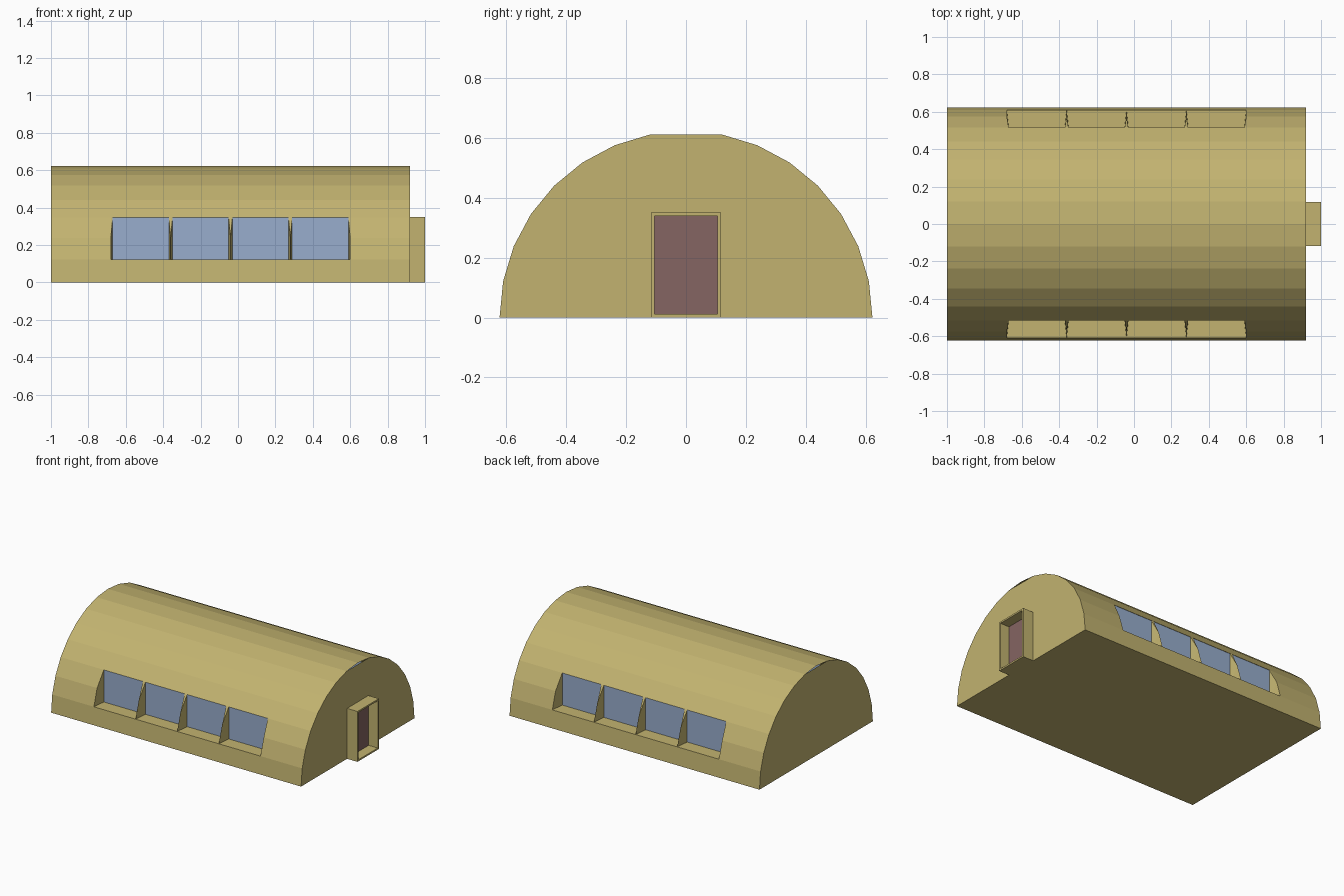
import bpy, bmesh, math

if "Cube" in bpy.data.objects:
    bpy.data.objects.remove(bpy.data.objects["Cube"])


def material(name, rgb):
    m = bpy.data.materials.new(name)
    m.diffuse_color = (*rgb, 1)
    m.use_nodes = True
    m.node_tree.nodes["Principled BSDF"].inputs["Base Color"].default_value = m.diffuse_color
    return m


OLIVE = material("olive_metal", (0.54, 0.45, 0.162))
GLASS = material("blue_glass", (0.314, 0.418, 0.61))
DOOR = material("brown_door", (0.235, 0.13, 0.122))


def finish(bm, name, mats):
    me = bpy.data.meshes.new(name)
    bm.to_mesh(me)
    bm.free()
    for m in mats:
        me.materials.append(m)
    ob = bpy.data.objects.new(name, me)
    bpy.context.collection.objects.link(ob)
    return ob


# Vaulted body: 16-sided half circle, split along x at the window bays
R, N = 0.622, 16
XS = [-1, -0.68, -0.36, -0.04, 0.28, 0.60, 0.92]
arc = [(R * math.cos(math.pi * i / N), R * math.sin(math.pi * i / N)) for i in range(N + 1)]
bm = bmesh.new()


def face(*pts):
    return bm.faces.new([bm.verts.new(p) for p in pts])


for k in range(6):
    for i in range(N):
        if 1 <= k <= 4 and i in (1, 2, 13, 14):
            continue  # window openings
        a, b = arc[i], arc[i + 1]
        face((XS[k], *a), (XS[k + 1], *a), (XS[k + 1], *b), (XS[k], *b))

# Floor and end walls (the end walls stop flat just under the ridge)
face(*[(x, R, 0) for x in XS], *[(x, -R, 0) for x in reversed(XS)])
for x in (XS[0], XS[-1]):
    face(*[(x, *p) for i, p in enumerate(arc) if i != N // 2])

# Recessed window bays on both sides
panes = []
WALL, TAPER = 0.515, 0.01
(y1, z1), (y2, z2), (y3, z3) = arc[1:4]
for s in (-1, 1):
    for k in range(1, 5):
        xa, xb = XS[k], XS[k + 1]
        ia, ib = xa + TAPER, xb - TAPER
        for x, ix in ((xa, ia), (xb, ib)):
            p1, p2, p3 = (x, s * y1, z1), (x, s * y2, z2), (x, s * y3, z3)
            low, high = (ix, s * WALL, z1), (ix, s * WALL, z3)
            face(p1, p2, low)
            face(p2, high, low)
            face(p2, p3, high)
        for y, z in ((y1, z1), (y3, z3)):
            face((xa, s * y, z), (xb, s * y, z), (ib, s * WALL, z), (ia, s * WALL, z))
        panes.append(face((ia, s * WALL, z1), (ib, s * WALL, z1),
                          (ib, s * WALL, z3), (ia, s * WALL, z3)))
bmesh.ops.inset_individual(bm, faces=panes, thickness=0.013)
for f in panes:
    f.material_index = 1
bmesh.ops.remove_doubles(bm, verts=bm.verts, dist=1e-4)
bmesh.ops.recalc_face_normals(bm, faces=bm.faces)
finish(bm, "vaulted_body", [OLIVE, GLASS])

# Projecting door frame with the door set back inside it
bm = bmesh.new()
bmesh.ops.create_cube(bm, size=1)
for v in bm.verts:
    v.co = (0.96 + v.co.x * 0.08, v.co.y * 0.234, 0.175 + v.co.z * 0.35)
bm.normal_update()
front = max(bm.faces, key=lambda f: f.normal.x)
bmesh.ops.inset_individual(bm, faces=[front], thickness=0.016)
# extrude the opening inwards
res = bmesh.ops.extrude_discrete_faces(bm, faces=[front])
door = res["faces"][0]
for v in door.verts:
    v.co.x -= 0.07
door.material_index = 1
bmesh.ops.remove_doubles(bm, verts=bm.verts, dist=1e-5)
bmesh.ops.recalc_face_normals(bm, faces=bm.faces)
finish(bm, "doorway", [OLIVE, DOOR])
